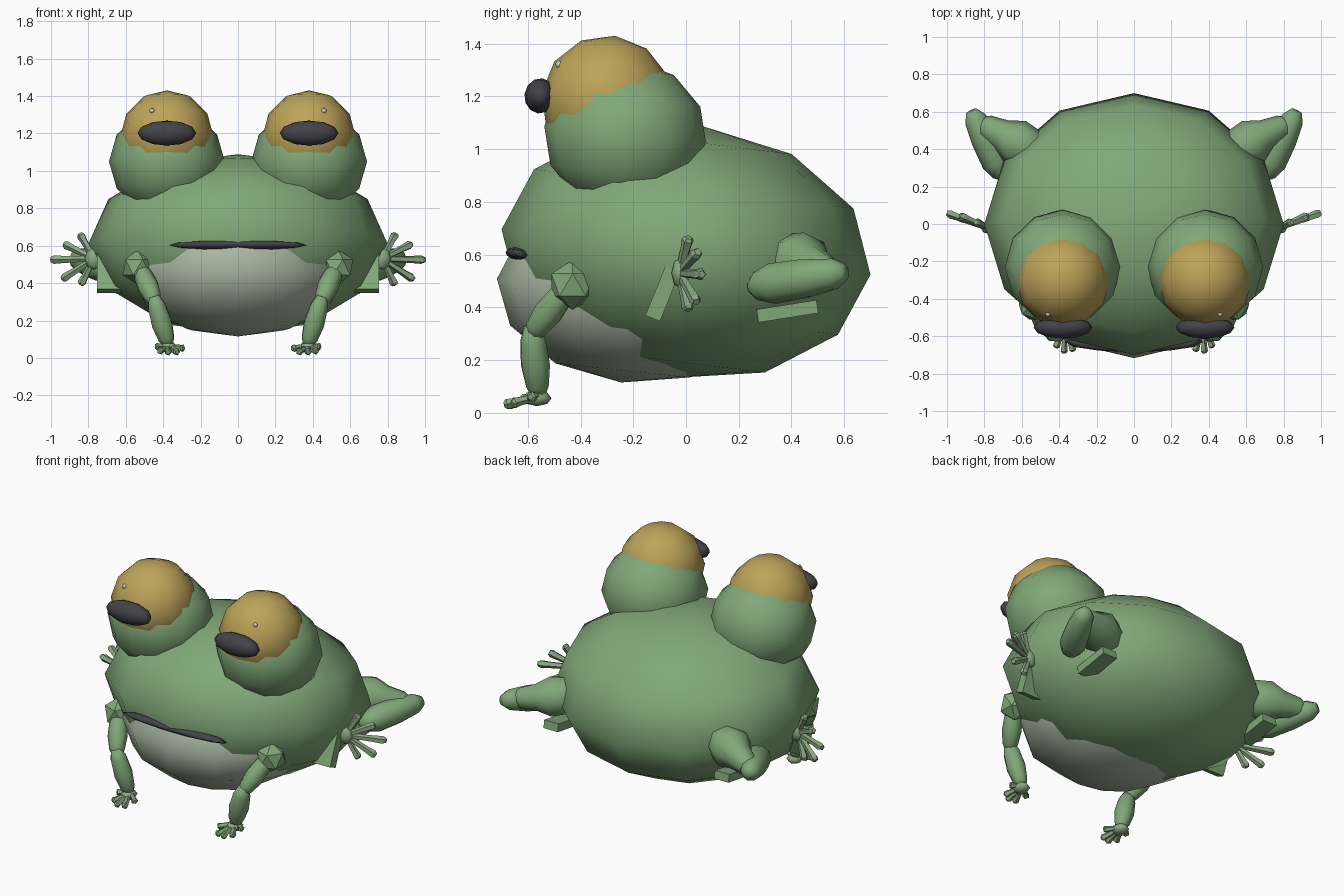
import bpy, bmesh, math
from mathutils import Matrix, Vector

if "Cube" in bpy.data.objects:
    bpy.data.objects.remove(bpy.data.objects["Cube"])


def material(name, rgb):
    m = bpy.data.materials.new(name)
    m.diffuse_color = (*rgb, 1)
    m.use_nodes = True
    m.node_tree.nodes["Principled BSDF"].inputs["Base Color"].default_value = m.diffuse_color
    return m


GREEN = material("skin_green", (0.22, 0.39, 0.19))
PALE = material("belly_pale", (0.40, 0.48, 0.37))
GOLD = material("eye_gold", (0.51, 0.37, 0.10))
DARK = material("dark", (0.055, 0.055, 0.065))
TOE = material("toe_green", (0.26, 0.39, 0.23))
WHITE = material("glint", (0.9, 0.9, 0.9))


def finish(bm, name, mat, smooth=True):
    bmesh.ops.recalc_face_normals(bm, faces=bm.faces)
    for f in bm.faces:
        f.smooth = smooth
    me = bpy.data.meshes.new(name)
    bm.to_mesh(me)
    bm.free()
    me.materials.append(mat)
    ob = bpy.data.objects.new(name, me)
    bpy.context.collection.objects.link(ob)
    return ob


def placed(loc, size, tilt):
    return (Matrix.Translation(loc) @ Matrix.Rotation(math.radians(tilt), 4, 'X')
            @ Matrix.Diagonal((*size, 1)))


def ball(name, loc, size, mat, tilt=-7, seg=12, rings=6):
    bm = bmesh.new()
    bmesh.ops.create_uvsphere(bm, u_segments=seg, v_segments=rings, radius=1,
                              matrix=placed(loc, size, tilt))
    return finish(bm, name, mat)


def slab(name, loc, size, mat, tilt=0):
    bm = bmesh.new()
    bmesh.ops.create_cube(bm, size=1, matrix=placed(loc, size, tilt))
    return finish(bm, name, mat, False)


def limb(name, p, q, profile, mat, sides=8, smooth=True):
    """Round limb from p to q; profile holds (position along, radius)."""
    p, q = Vector(p), Vector(q)
    turn = (q - p).to_track_quat('Z', 'Y')
    bm = bmesh.new()
    rings = []
    for t, r in profile:
        rings.append([bm.verts.new(p.lerp(q, t) + turn @ Vector(
            (r * math.cos(a), r * math.sin(a), 0)))
            for a in (math.tau * i / sides for i in range(sides))])
    for a, b in zip(rings, rings[1:]):
        for i in range(sides):
            j = (i + 1) % sides
            bm.faces.new((a[i], a[j], b[j], b[i]))
    bm.faces.new(rings[0])
    bm.faces.new(rings[-1])
    return finish(bm, name, mat, smooth)


# Body, belly and mouth
ball("body", (0, 0, 0.61), (0.8, 0.705, 0.482), GREEN)
ball("belly", (0, -0.21, 0.455), (0.57, 0.51, 0.342), PALE, tilt=-6)
ball("mouth", (0, -0.63, 0.603), (0.37, 0.055, 0.026), DARK)

ARM = [(0, 0.03), (0.2, 0.05), (0.55, 0.058), (0.85, 0.045), (1, 0.025)]
DIGIT = [(0, 0.012), (0.75, 0.017), (0.92, 0.021), (1, 0.012)]
FINGER_TIPS = [(0.29, -0.62, 0.05), (0.325, -0.68, 0.03), (0.375, -0.69, 0.03),
               (0.42, -0.66, 0.035), (0.44, -0.59, 0.06)]
TOE_TIPS = [(0.845, 0.01, 0.665), (0.93, 0.045, 0.61), (1.0, 0.06, 0.525),
            (0.94, 0.04, 0.42), (0.84, 0.01, 0.39)]

for s, side in ((-1, "left"), (1, "right")):
    def at(x, y, z):
        return (s * x, y, z)

    # Eyes
    ball(f"eye_socket_{side}", at(0.38, -0.23, 1.05), (0.31, 0.31, 0.29), GREEN)
    ball(f"eyeball_{side}", at(0.38, -0.30, 1.182), (0.25, 0.25, 0.25), GOLD)
    ball(f"pupil_{side}", at(0.38, -0.553, 1.202), (0.157, 0.06, 0.067), DARK)
    ball(f"eye_glint_{side}", at(0.46, -0.482, 1.322), (0.014, 0.014, 0.014), WHITE,
         seg=8, rings=4)

    # Front leg with faceted shoulder
    bm = bmesh.new()
    bmesh.ops.create_icosphere(bm, subdivisions=1, radius=1, matrix=placed(
        at(0.535, -0.43, 0.485), (0.09, 0.095, 0.095), 0))
    finish(bm, f"shoulder_{side}", GREEN, False)
    limb(f"upper_arm_{side}", at(0.53, -0.44, 0.49), at(0.44, -0.59, 0.29), ARM, GREEN)
    limb(f"forearm_{side}", at(0.45, -0.585, 0.33), at(0.37, -0.56, 0.06), ARM, GREEN)
    ball(f"palm_{side}", at(0.372, -0.565, 0.055), (0.048, 0.055, 0.03), TOE, 0, 8, 4)
    for i, tip in enumerate(FINGER_TIPS):
        limb(f"finger_{side}_{i + 1}", at(0.37, -0.55, 0.065), at(*tip), DIGIT,
             TOE, 5, False)

    # Hind leg
    limb(f"thigh_{side}", at(0.48, 0.36, 0.58), at(0.85, 0.55, 0.53),
         [(0, 0.05), (0.15, 0.11), (0.42, 0.125), (0.62, 0.085), (0.85, 0.065),
          (1, 0.02)], GREEN)
    limb(f"shin_{side}", at(0.87, 0.605, 0.535), at(0.69, 0.24, 0.475),
         [(0, 0.03), (0.12, 0.06), (0.4, 0.076), (0.75, 0.08), (0.92, 0.055),
          (1, 0.02)], GREEN, 10)
    slab(f"leg_fold_{side}", at(0.6, 0.385, 0.385), (0.1, 0.23, 0.05), GREEN, 9)

    # Hind foot with its fan of toes
    slab(f"foot_plate_{side}", at(0.685, -0.085, 0.46), (0.14, 0.06, 0.22), GREEN, -22)
    ball(f"foot_{side}", at(0.77, -0.02, 0.53), (0.05, 0.035, 0.06), TOE, 0, 8, 4)
    for i, tip in enumerate(TOE_TIPS):
        limb(f"toe_{side}_{i + 1}", at(0.77, -0.025, 0.53), at(*tip),
             [(0, 0.015), (0.7, 0.02), (0.92, 0.024), (1, 0.015)], TOE, 5, False)
